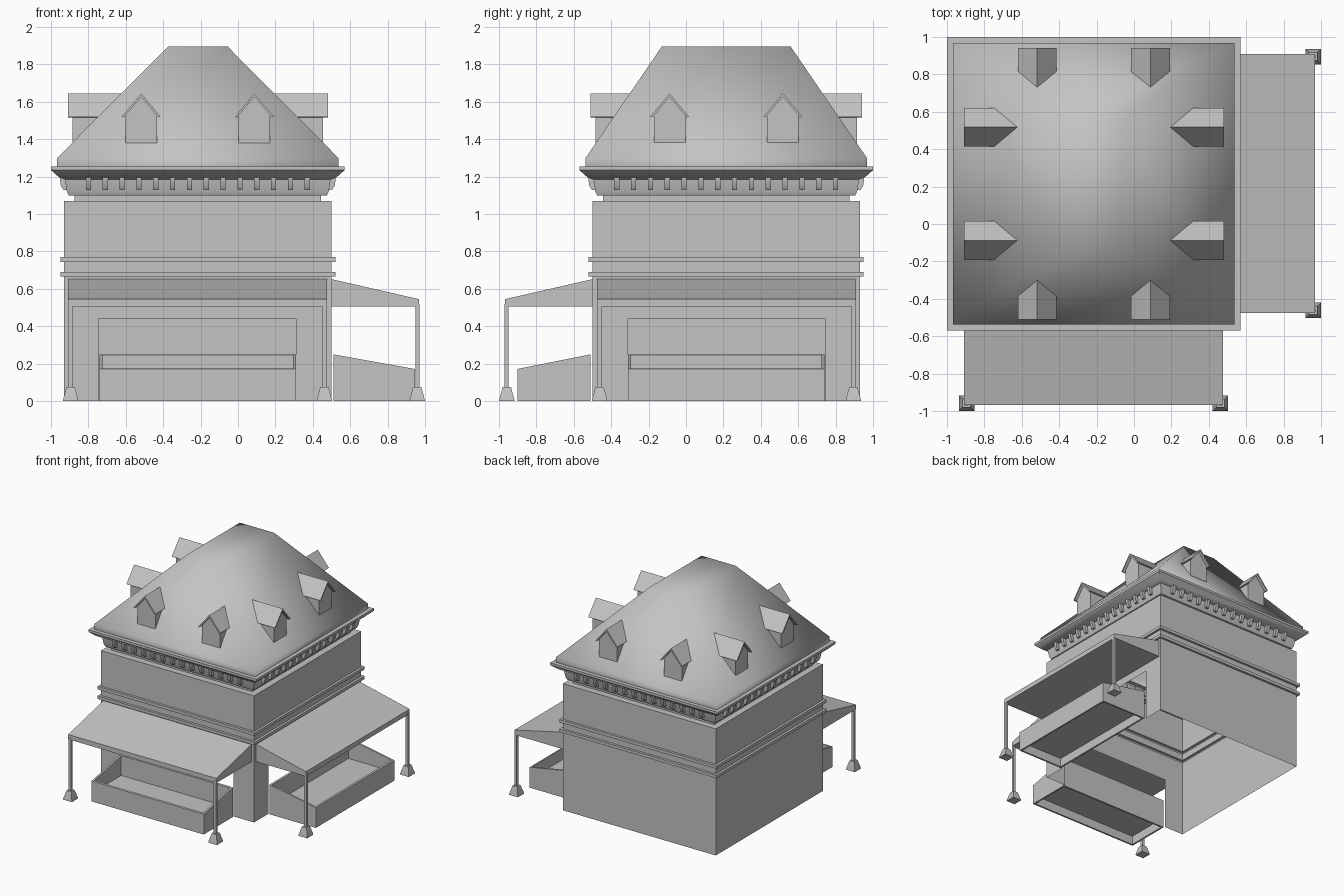
import bpy, bmesh, math
from mathutils import Matrix, Vector

if "Cube" in bpy.data.objects:
    bpy.data.objects.remove(bpy.data.objects["Cube"])

CX, CY = -0.215, 0.215          # centre of the tower block
grey = bpy.data.materials.new("plain_grey")
grey.diffuse_color = (0.55, 0.55, 0.55, 1)
grey.use_nodes = True
grey.node_tree.nodes["Principled BSDF"].inputs["Base Color"].default_value = grey.diffuse_color


def finish(name, bm, smooth=False, matrix=None, fix=True):
    """Turn a bmesh into a named object; smooth fully or only over soft angles."""
    if matrix:
        bm.transform(matrix)
    if fix:
        bmesh.ops.recalc_face_normals(bm, faces=bm.faces)
    me = bpy.data.meshes.new(name)
    bm.to_mesh(me)
    bm.free()
    me.materials.append(grey)
    me.shade_smooth()
    if not smooth:
        me.set_sharp_from_angle(angle=math.radians(30))
    ob = bpy.data.objects.new(name, me)
    bpy.context.collection.objects.link(ob)
    return ob


def loft(name, rings, smooth=False, matrix=None, bottom=True, top=True):
    """Stack of rectangles (x0, x1, y0, y1, z) joined into a solid or an open shell."""
    bm = bmesh.new()
    prev = None
    for x0, x1, y0, y1, z in rings:
        ring = [bm.verts.new((x, y, z)) for x, y in
                ((x0, y0), (x1, y0), (x1, y1), (x0, y1))]
        if prev:
            for i in range(4):
                j = (i + 1) % 4
                bm.faces.new((prev[i], prev[j], ring[j], ring[i]))
        elif bottom:
            bm.faces.new(ring[::-1])
        prev = ring
    if top:
        bm.faces.new(prev)
    return finish(name, bm, smooth, matrix, bottom and top)


def square(h, z, cx=CX, cy=CY):
    return (cx - h, cx + h, cy - h, cy + h, z)


def box(name, x0, x1, y0, y1, z0, z1, matrix=None):
    return loft(name, [(x0, x1, y0, y1, z0), (x0, x1, y0, y1, z1)], False, matrix)


def prism(name, pts, a, b, axis, matrix=None):
    """Extrude a 2D profile from a to b: axis 'x' takes (y, z), 'y' takes (x, z)."""
    bm = bmesh.new()
    put = (lambda p, t: (t, p[0], p[1])) if axis == 'x' else (lambda p, t: (p[0], t, p[1]))
    A = [bm.verts.new(put(p, a)) for p in pts]
    B = [bm.verts.new(put(p, b)) for p in pts]
    bm.faces.new(A)
    bm.faces.new(B[::-1])
    for i in range(len(pts)):
        j = (i + 1) % len(pts)
        bm.faces.new((A[i], B[i], B[j], A[j]))
    return finish(name, bm, False, matrix)


# Front stall maps onto the right stall by swapping axes: (x, y) -> (-y, -x)
SWAP = Matrix(((0, -1, 0, 0), (-1, 0, 0, 0), (0, 0, 1, 0), (0, 0, 0, 1)))

# Ground floor: hollow shell, open below, with a doorway on the front and the right
X0, X1, H = -0.93, 0.50, 0.665
bm = bmesh.new()
door = [(X0, 0), (-0.745, 0), (-0.745, 0.44), (0.31, 0.44), (0.31, 0), (X1, 0), (X1, H), (X0, H)]
bm.faces.new([bm.verts.new((x, -0.5, z)) for x, z in door])
bm.faces.new([bm.verts.new((0.5, -x, z)) for x, z in door][::-1])
for a, b in (((0.5, 0.93), (-0.93, 0.93)), ((-0.93, 0.93), (-0.93, -0.5))):
    bm.faces.new([bm.verts.new(c) for c in ((*a, 0), (*b, 0), (*b, H), (*a, H))])
bmesh.ops.remove_doubles(bm, verts=bm.verts, dist=0.0005)
finish("ground_floor_walls", bm, False, None, False)

# Belt mouldings, upper storey, neck and cornice as one hollow stepped shell
profile = [(0.715, 0.665), (0.735, 0.665), (0.735, 0.69), (0.715, 0.69), (0.715, 0.745),
           (0.735, 0.745), (0.735, 0.77), (0.715, 0.77), (0.715, 1.07), (0.66, 1.07),
           (0.66, 1.10), (0.69, 1.10), (0.70, 1.12), (0.71, 1.185), (0.74, 1.195),
           (0.785, 1.235), (0.785, 1.255), (0.752, 1.255)]
loft("upper_storey_and_mouldings", [square(h, z) for h, z in profile],
     bottom=False, top=False)

# Main hipped roof with a flat top
loft("main_roof", [square(0.752, 1.255), square(0.752, 1.30),
                   (-0.375, -0.055, -0.13, 0.56, 1.895)], True, bottom=False)

# Dentils and dormers repeat on four sides
for s in range(4):
    turn = Matrix.Translation((CX, CY, 0)) @ Matrix.Rotation(s * math.pi / 2, 4, 'Z')
    for i in range(14):
        x = -0.585 + 0.09 * i
        prism(f"dentil_{s}_{i}", [(-0.738, 1.195), (-0.732, 1.15), (-0.718, 1.13),
                                  (-0.695, 1.13), (-0.705, 1.195)],
              x - 0.014, x + 0.014, 'x', turn)
    # front/back and left/right roof slopes differ, so dormers sit at different depths
    wall, eave, back = (0.70, 0.725, 0.52) if s % 2 == 0 else (0.67, 0.695, 0.42)
    for n, x in (("a", -0.3025), ("b", 0.3025)):
        prism(f"dormer_body_{s}{n}", [(x - 0.084, 1.38), (x + 0.084, 1.38), (x + 0.084, 1.53),
                                      (x, 1.632), (x - 0.084, 1.53)], -wall, -back, 'y', turn)
        prism(f"dormer_roof_{s}{n}", [(x - 0.104, 1.52), (x, 1.645), (x + 0.104, 1.52),
                                      (x + 0.092, 1.517), (x, 1.627), (x - 0.092, 1.517)],
              -eave, -back + 0.01, 'y', turn)

# Market stalls on the front and right
for side, m, reach in (("front", None, -0.90), ("right", SWAP, -0.945)):
    # sloped canopy
    prism(side + "_canopy", [(-0.968, 0.505), (-0.968, 0.545), (-0.50, 0.652), (-0.50, 0.505)],
          -0.91, 0.475, 'x', m)
    # posts on tapered feet
    for n, x in (("left", -0.895), ("right", 0.462)):
        box(f"{side}_{n}_post", x - 0.011, x + 0.011, -0.971, -0.949, 0.05, 0.52, m)
        loft(f"{side}_{n}_post_foot", [square(0.041, 0, x, -0.958), square(0.04, 0.01, x, -0.958),
                                       square(0.022, 0.075, x, -0.958)], False, m)
    # display tray: sloping rim, sunken floor, hollow underneath
    bm = bmesh.new()
    bmesh.ops.create_cube(bm, size=1)
    for v in bm.verts:
        inner, top = v.co.y > 0, v.co.z > 0
        v.co = Vector((0.31 if v.co.x > 0 else -0.74, -0.51 if inner else reach,
                       (0.25 if inner else 0.172) if top else 0))
    bm.normal_update()
    rim = max(bm.faces, key=lambda f: f.normal.z)
    base = min(bm.faces, key=lambda f: f.normal.z)
    bmesh.ops.inset_region(bm, faces=[rim], thickness=0.022)
    well = bmesh.ops.extrude_discrete_faces(bm, faces=[rim])["faces"][0]
    for v in well.verts:
        v.co.z = 0.08
    bmesh.ops.inset_region(bm, faces=[base], thickness=0.022)
    hollow = bmesh.ops.extrude_discrete_faces(bm, faces=[base])["faces"][0]
    for v in hollow.verts:
        v.co.z = 0.075
    finish(side + "_display_tray", bm, False, m)
